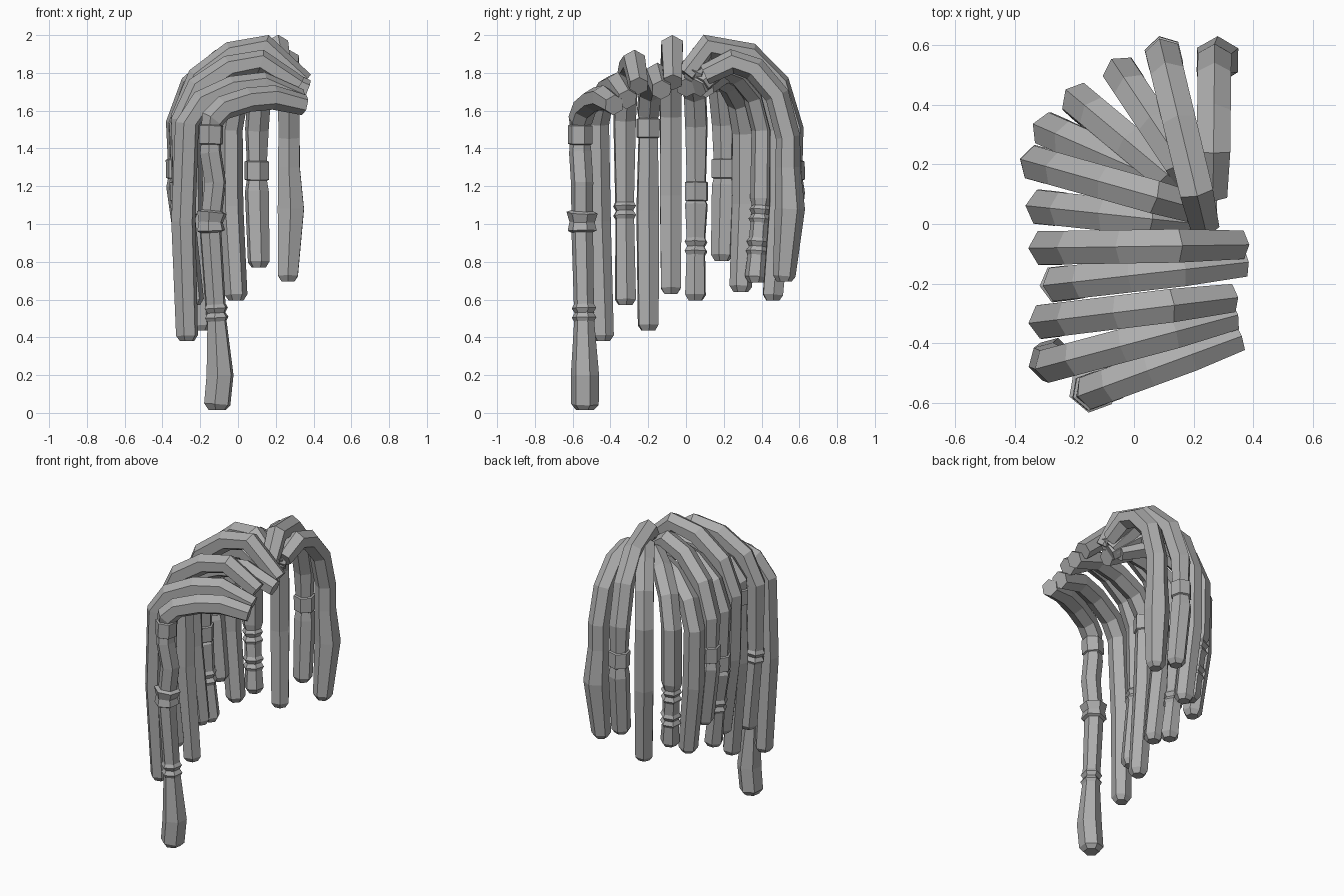
import bpy, bmesh, math
from mathutils import Vector

if "Cube" in bpy.data.objects:
    bpy.data.objects.remove(bpy.data.objects["Cube"], do_unlink=True)

grey = bpy.data.materials.new("plain_grey")
grey.use_nodes = True
grey.diffuse_color = (0.42, 0.42, 0.42, 1)
grey.node_tree.nodes["Principled BSDF"].inputs["Base Color"].default_value = (0.42, 0.42, 0.42, 1)

SIDES = 6
RADIUS = 0.065

# Bead profiles: (height offset, radius)
BEADS = {
    "flare": [(0.06, 0.058), (0.05, 0.084), (0, 0.068), (-0.045, 0.078), (-0.055, 0.058)],
    "pinch": [(0.045, 0.054), (0.025, 0.066), (0, 0.05), (-0.025, 0.066), (-0.045, 0.054)],
    "wrap": [(0.055, 0.056), (0.05, 0.067), (-0.045, 0.067), (-0.05, 0.056)],
}


def at_height(path, z):
    """Point on a descending path of (point, radius) at height z."""
    for (a, _), (b, _) in zip(path, path[1:]):
        if a.z >= z >= b.z:
            return a.lerp(b, (a.z - z) / (a.z - b.z))
    return path[-1][0].copy()


def strand_path(root, peak, shoulder, tip, bends, beads, crest, tip_radius):
    root, shoulder, tip = Vector(root), Vector(shoulder), Vector(tip)

    def arc(t, z):
        p = root.lerp(shoulder, t)
        p.z = z
        return p

    rise = peak - shoulder.z
    over = [(root, 0.055), (arc(crest, peak), RADIUS),
            (arc(0.6, peak - 0.1 * rise), RADIUS),
            (arc(0.87, shoulder.z + 0.55 * rise), RADIUS)]

    # Hanging part with a slight outward sway
    outward = (shoulder - root) * Vector((1, 1, 0))
    if not bends:
        sway = shoulder.lerp(tip, 0.45) + outward.normalized() * 0.02
        bends = [(*sway, 0.066)]
    hang = [(shoulder, RADIUS)] + [(Vector(b[:3]), b[3]) for b in bends]
    hang += [(tip + Vector((0, 0, 0.03)), tip_radius), (tip, 0.65 * tip_radius)]
    rings = list(hang)
    for kind, z in beads:
        profile = BEADS[kind]
        rings = [r for r in rings if abs(r[0].z - z) > 0.065]
        rings += [(at_height(hang, z + dz), rad) for dz, rad in profile]
    rings.sort(key=lambda r: -r[0].z)
    return over + rings


def make_strand(name, root, peak, shoulder, tip, bends=(), beads=(), crest=0.33, tip_radius=0.06):
    rings = strand_path(root, peak, shoulder, tip, bends, beads, crest, tip_radius)
    run = Vector(shoulder) - Vector(root)
    side = Vector((-run.y, run.x, 0)).normalized()
    bm = bmesh.new()
    loops = []
    for i, (p, rad) in enumerate(rings):
        a, b = rings[max(i - 1, 0)][0], rings[min(i + 1, len(rings) - 1)][0]
        out = (b - a).cross(side).normalized()
        loops.append([bm.verts.new(p + rad * (math.cos(k * math.tau / SIDES) * out
                                              + math.sin(k * math.tau / SIDES) * side))
                      for k in range(SIDES)])
    for a, b in zip(loops, loops[1:]):
        for k in range(SIDES):
            n = (k + 1) % SIDES
            bm.faces.new((a[k], a[n], b[n], b[k]))
    bm.faces.new(loops[0])
    bm.faces.new(loops[-1])
    bmesh.ops.recalc_face_normals(bm, faces=bm.faces)
    mesh = bpy.data.meshes.new(name)
    bm.to_mesh(mesh)
    bm.free()
    mesh.materials.append(grey)
    obj = bpy.data.objects.new(name, mesh)
    bpy.context.collection.objects.link(obj)


# Front strands, sweeping sideways over the head
make_strand("front_lock", (0.35, -0.38, 1.63), 1.67, (-0.14, -0.56, 1.55), (-0.11, -0.535, 0.015),
            bends=[(-0.145, -0.56, 1.38, 0.06), (-0.12, -0.55, 1.22, 0.06),
                   (-0.145, -0.55, 1.0, 0.066), (-0.115, -0.54, 0.55, 0.06),
                   (-0.095, -0.535, 0.2, 0.076)],
            beads=[("wrap", 1.47), ("flare", 1.01), ("pinch", 0.53)], tip_radius=0.074)
make_strand("second_lock", (0.33, -0.31, 1.66), 1.74, (-0.27, -0.47, 1.53), (-0.27, -0.44, 0.38))
make_strand("third_lock", (0.32, -0.25, 1.73), 1.86, (-0.29, -0.325, 1.55), (-0.24, -0.32, 0.57),
            beads=[("pinch", 1.07)])
make_strand("fourth_lock", (0.365, -0.13, 1.71), 1.79, (-0.25, -0.2, 1.59), (-0.2, -0.2, 0.435),
            beads=[("wrap", 1.505)])
make_strand("fifth_lock", (0.35, -0.07, 1.75), 1.94, (-0.29, -0.08, 1.57), (-0.22, -0.08, 0.63))

# Side strands
make_strand("sixth_lock", (0.22, 0.0, 1.72), 1.82, (-0.3, 0.055, 1.52), (-0.24, 0.05, 0.595),
            beads=[("wrap", 1.17), ("pinch", 0.88)])
make_strand("seventh_lock", (0.25, 0.04, 1.77), 1.9, (-0.32, 0.2, 1.53), (-0.27, 0.19, 0.805),
            beads=[("wrap", 1.29)])
make_strand("eighth_lock", (0.2, 0.1, 1.72), 1.78, (-0.28, 0.31, 1.48), (-0.22, 0.29, 0.64))

# Back strands, fanning out behind the head
make_strand("ninth_lock", (0.24, 0.06, 1.72), 1.83, (-0.18, 0.41, 1.5), (-0.14, 0.37, 0.69),
            beads=[("pinch", 1.05), ("pinch", 0.88)])
make_strand("tenth_lock", (0.24, 0.08, 1.74), 1.88, (-0.04, 0.5, 1.5), (-0.01, 0.46, 0.595))
make_strand("eleventh_lock", (0.235, 0.0, 1.79), 1.94, (0.1, 0.56, 1.5), (0.11, 0.53, 0.77),
            beads=[("wrap", 1.28)], crest=0.2)
make_strand("twelfth_lock", (0.265, 0.1, 1.79), 1.86, (0.27, 0.54, 1.46), (0.265, 0.52, 0.695),
            bends=[(0.27, 0.54, 1.3, 0.066), (0.28, 0.55, 1.08, 0.08)])
